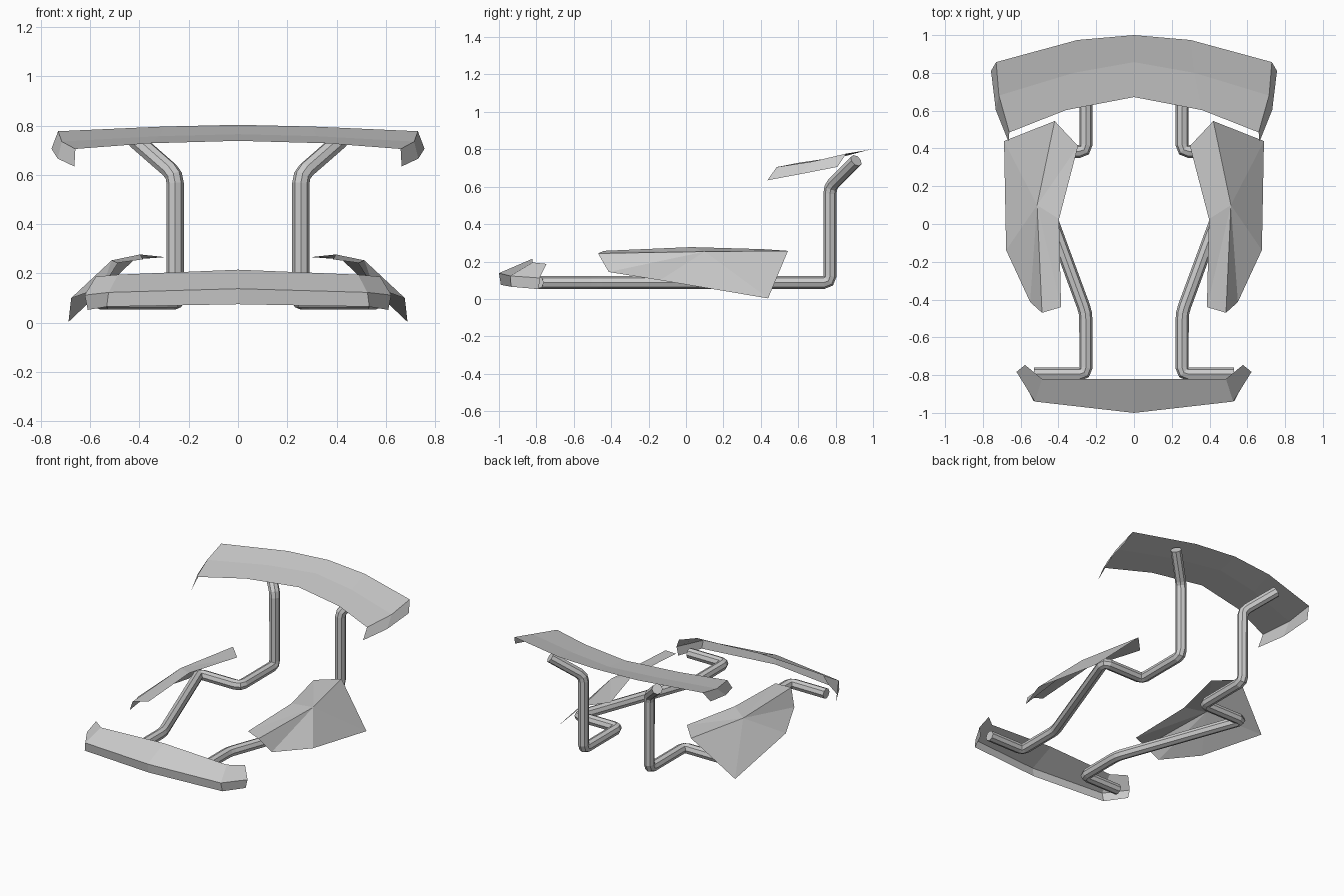
import bpy
from mathutils import Vector

if "Cube" in bpy.data.objects:
    bpy.data.objects.remove(bpy.data.objects["Cube"])


def mirrored(obj):
    mod = obj.modifiers.new("mirror", 'MIRROR')
    mod.use_clip = True
    mod.merge_threshold = 0.001
    return obj


def panel(name, verts, faces):
    mesh = bpy.data.meshes.new(name)
    mesh.from_pydata(verts, [], faces)
    obj = bpy.data.objects.new(name, mesh)
    bpy.context.collection.objects.link(obj)
    return mirrored(obj)


def shell(name, rows):
    """Open sheet of quads through rows of points, mirrored in x."""
    n = len(rows[0])
    faces = [(r * n + c, r * n + c + 1, (r + 1) * n + c + 1, (r + 1) * n + c)
             for r in range(len(rows) - 1) for c in range(n - 1)]
    return panel(name, [p for row in rows for p in row], faces)


def rounded(path, d):
    """Replace each inner corner of a path by a three-point bend."""
    pts = [Vector(p) for p in path]
    out = [pts[0]]
    for a, b, c in zip(pts, pts[1:], pts[2:]):
        p = b + (a - b).normalized() * d
        q = b + (c - b).normalized() * d
        out += [p, (p + 2 * b + q) / 4, q]
    return out + [pts[-1]]


def tube(name, path, radius, bend):
    pts = rounded(path, bend)
    curve = bpy.data.curves.new(name, 'CURVE')
    curve.dimensions = '3D'
    curve.bevel_depth = radius
    curve.bevel_resolution = 2
    curve.use_fill_caps = True
    spline = curve.splines.new('POLY')
    spline.points.add(len(pts) - 1)
    for sp, p in zip(spline.points, pts):
        sp.co = (*p, 1)
    spline.use_smooth = False
    obj = bpy.data.objects.new(name, curve)
    bpy.context.collection.objects.link(obj)
    # Turn the swept path into a mesh
    mesh = bpy.data.meshes.new_from_object(
        obj.evaluated_get(bpy.context.evaluated_depsgraph_get()))
    bpy.data.objects.remove(obj)
    mesh.shade_flat()
    result = bpy.data.objects.new(name, mesh)
    bpy.context.collection.objects.link(result)
    return mirrored(result)


# Bent frame tubes, from the front bumper to the rear wing
frame = tube("frame_tube", [
    (.53, -.795, .088), (.255, -.795, .088), (.255, -.47, .088),
    (.57, .385, .088), (.255, .385, .088), (.255, .77, .088),
    (.255, .77, .60), (.415, .91, .74)], .035, .035)
frame.modifiers["mirror"].use_clip = False
frame.modifiers["mirror"].use_mirror_merge = False

# Front bumper shell: top, nose and lower rows
shell("front_bumper", [
    [(0, -.82, .215), (.487, -.82, .195), (.577, -.746, .187)],
    [(0, -1, .138), (.525, -.94, .123), (.622, -.783, .112)],
    [(0, -.99, .075), (.533, -.935, .065), (.61, -.786, .052)]])

# Rear wing with turned-down ends: rear, middle and front rows
shell("rear_wing", [
    [(0, 1, .803), (.3, .974, .796), (.73, .857, .777), (.757, .81, .706)],
    [(0, .857, .765), (.32, .80, .757), (.715, .68, .735), (.732, .605, .666)],
    [(0, .672, .738), (.36, .603, .728), (.66, .485, .705), (.664, .435, .634)]])

# Side panels: inner edge, ridge and outer edge, fanned from the ridge middle
side = [
    (.386, -.44, .257), (.397, .026, .277), (.296, .413, .266),
    (.42, .545, .257), (.688, .439, .003), (.677, -.138, .10),
    (.55, -.413, .144), (.487, -.47, .243), (.513, .10, .253)]
panel("side_panel", side, [(i, (i + 1) % 8, 8) for i in range(8)])
